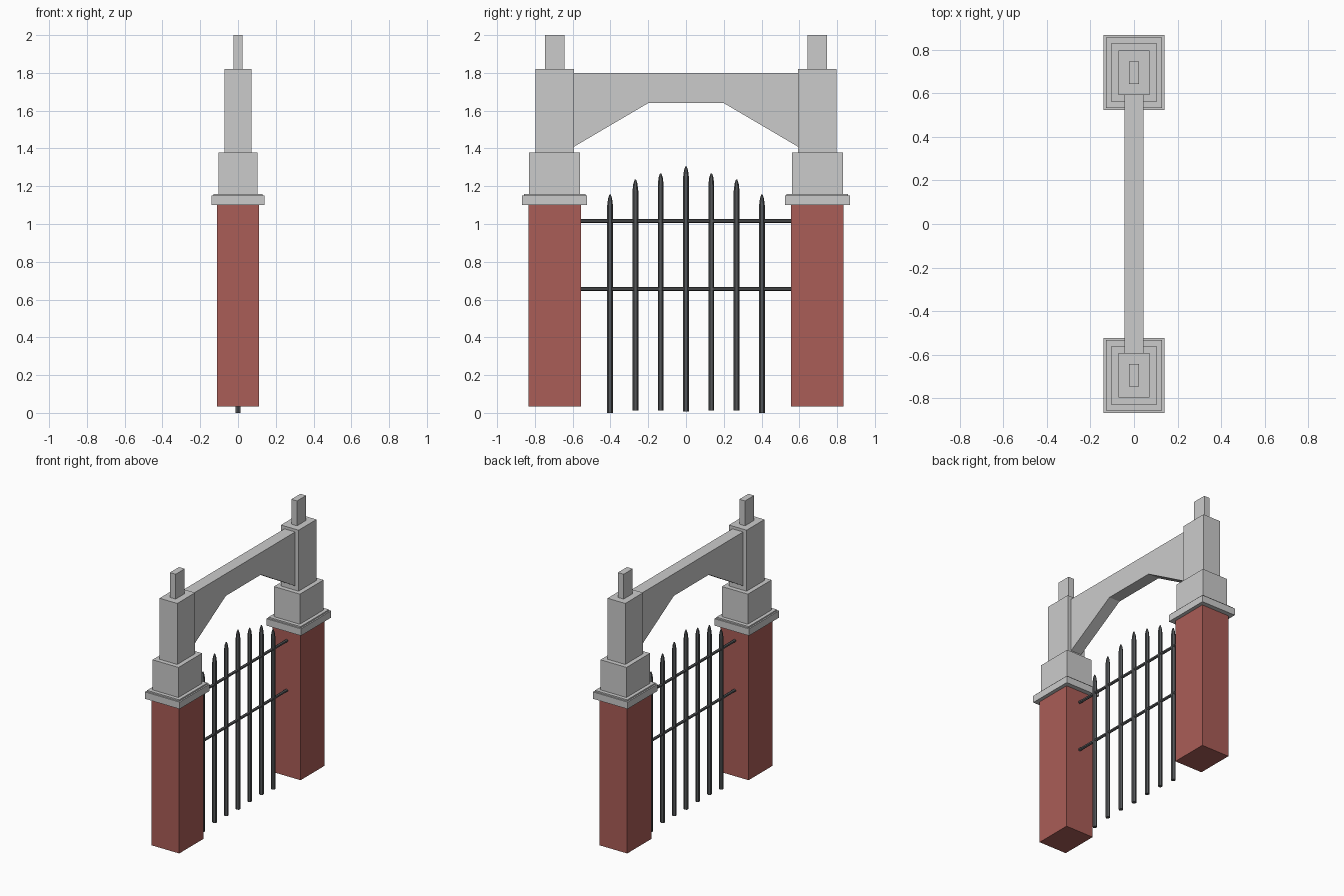
import bpy, bmesh, math
from mathutils import Matrix

if "Cube" in bpy.data.objects:
    bpy.data.objects.remove(bpy.data.objects["Cube"])


def material(name, rgb):
    m = bpy.data.materials.new(name)
    m.diffuse_color = (*rgb, 1)
    m.use_nodes = True
    m.node_tree.nodes["Principled BSDF"].inputs["Base Color"].default_value = m.diffuse_color
    return m


BRICK = material("brick_red", (0.40, 0.11, 0.095))
IRON = material("dark_iron", (0.09, 0.095, 0.10))


def finish(name, bm, mat=None):
    bmesh.ops.recalc_face_normals(bm, faces=bm.faces)
    me = bpy.data.meshes.new(name)
    bm.to_mesh(me)
    bm.free()
    ob = bpy.data.objects.new(name, me)
    bpy.context.collection.objects.link(ob)
    if mat:
        me.materials.append(mat)
    return ob


def block(name, y, hx, hy, z0, z1, mat=None):
    bm = bmesh.new()
    bmesh.ops.create_cube(bm, size=1, matrix=Matrix.Translation((0, y, (z0 + z1) / 2))
                          @ Matrix.Diagonal((2 * hx, 2 * hy, z1 - z0, 1)))
    return finish(name, bm, mat)


def lathe(name, y, rings, sides, mat):
    """Closed stack of polygon rings (radius, z), corners pointing along y."""
    bm = bmesh.new()
    loops = [[bm.verts.new((r * math.sin(2 * math.pi * i / sides),
                            y + r * math.cos(2 * math.pi * i / sides), z))
              for i in range(sides)] for r, z in rings]
    for a, b in zip(loops, loops[1:]):
        for i in range(sides):
            j = (i + 1) % sides
            bm.faces.new((a[i], a[j], b[j], b[i]))
    bm.faces.new(loops[0])
    bm.faces.new(loops[-1])
    return finish(name, bm, mat)


# Gateposts: brick shaft, moulded cap, stepped stone blocks, finial
for side, s in (("left", -1), ("right", 1)):
    y = s * 0.695
    block(f"{side}_brick_shaft", y, 0.112, 0.138, 0.033, 1.10, BRICK)
    block(f"{side}_cap", y, 0.139, 0.172, 1.10, 1.15)
    block(f"{side}_cap_step", y, 0.129, 0.162, 1.15, 1.16)
    block(f"{side}_stone_base", y, 0.104, 0.135, 1.16, 1.378)
    block(f"{side}_stone_upper", y, 0.071, 0.102, 1.378, 1.82)
    block(f"{side}_finial", y, 0.023, 0.052, 1.82, 2.0)

# Arch beam spanning the posts
profile = [(-0.6, 1.8), (-0.6, 1.405), (-0.2, 1.64), (0.2, 1.64), (0.6, 1.405), (0.6, 1.8)]
bm = bmesh.new()
face = bm.faces.new([bm.verts.new((-0.043, y, z)) for y, z in profile])
ext = bmesh.ops.extrude_face_region(bm, geom=[face])
bmesh.ops.translate(bm, vec=(0.086, 0, 0),
                    verts=[v for v in ext["geom"] if isinstance(v, bmesh.types.BMVert)])
finish("arch_beam", bm)

# Gate pickets with tapered tips, rising toward the middle
heights = {0: (0.008, 1.305), 1: (0.013, 1.268), 2: (0.013, 1.235), 3: (0.0, 1.155)}
for i in range(-3, 4):
    z0, z1 = heights[abs(i)]
    lathe(f"picket_{i + 4}", i * 0.134,
          [(0.0155, z0), (0.0155, z1 - 0.06), (0.011, z1 - 0.022), (0.004, z1)], 6, IRON)

# Horizontal gate rails
for name, z in (("lower_rail", 0.655), ("upper_rail", 1.015)):
    bm = bmesh.new()
    bmesh.ops.create_cone(bm, cap_ends=True, segments=6, radius1=0.0105, radius2=0.0105, depth=1.12,
                          matrix=Matrix.Translation((0, 0, z)) @ Matrix.Rotation(math.pi / 2, 4, 'X'))
    finish(name, bm, IRON)
